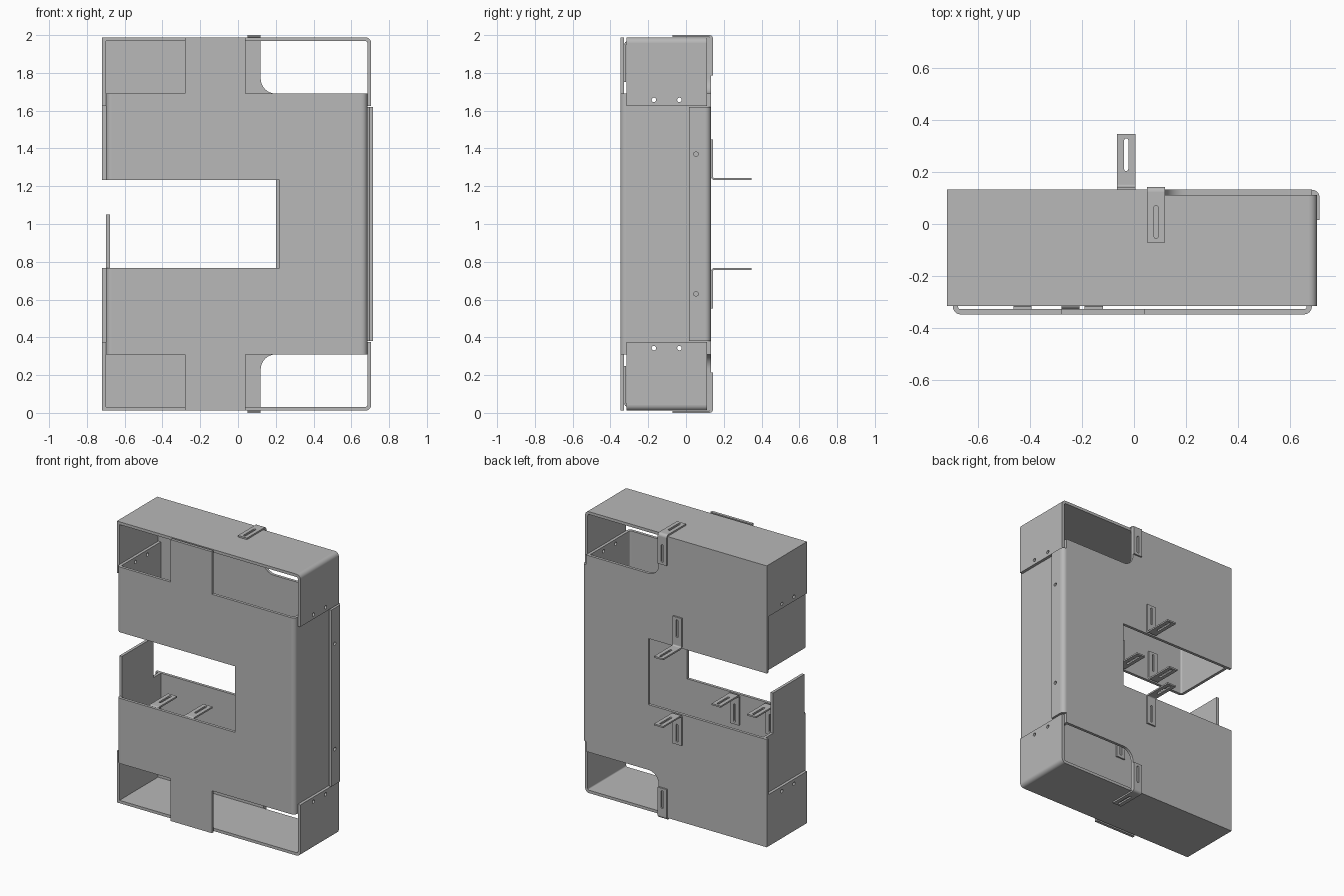
import bpy, bmesh
from math import pi, sin, cos
from mathutils import Matrix

if "Cube" in bpy.data.objects:
    bpy.data.objects.remove(bpy.data.objects["Cube"])

grey = bpy.data.materials.new("sheet_metal_grey")
grey.use_nodes = True
grey.diffuse_color = (0.48, 0.48, 0.48, 1)
grey.node_tree.nodes["Principled BSDF"].inputs["Base Color"].default_value = (0.48, 0.48, 0.48, 1)

# Order in which (u, v, depth) of a flat sheet becomes (x, y, z)
AXES = {"xy": (0, 1, 2), "xz": (0, 2, 1), "yz": (2, 0, 1)}
T = 0.02        # sheet thickness
R = 0.03        # outer bend radius
FRONT, BACK = -0.348, 0.132
INNER_FRONT, INNER_BACK = FRONT + T, BACK - T


def arc(cu, cv, r, a0, a1, n=8):
    """Points on an arc, angles in quarter turns."""
    angles = [(a0 + (a1 - a0) * i / n) * pi / 2 for i in range(n + 1)]
    return [(cu + r * cos(a), cv + r * sin(a)) for a in angles]


def rect(u0, v0, u1, v1):
    return [(u0, v0), (u1, v0), (u1, v1), (u0, v1)]


def hole(u, v, r=0.012):
    return arc(u, v, r, 0, 4, 16)[:-1]


def bend(cu, cv, r, t, quarter):
    """Quarter ring joining two sheets at a fold."""
    return arc(cu, cv, r, quarter, quarter + 1) + arc(cu, cv, r - t, quarter + 1, quarter)


def plate(bm, plane, w0, w1, *loops):
    """Add a flat sheet: first loop is the outline, the others are holes."""
    curve = bpy.data.curves.new("outline", "CURVE")
    curve.dimensions = "2D"
    curve.fill_mode = "BOTH"
    curve.extrude = (w1 - w0) / 2
    for loop in loops:
        spline = curve.splines.new("POLY")
        spline.points.add(len(loop) - 1)
        for point, (u, v) in zip(spline.points, loop):
            point.co = (u, v, 0, 1)
        spline.use_cyclic_u = True
    temp = bpy.data.objects.new("outline", curve)
    bpy.context.collection.objects.link(temp)
    evaluated = temp.evaluated_get(bpy.context.evaluated_depsgraph_get())
    piece = bmesh.new()
    piece.from_mesh(evaluated.to_mesh())
    evaluated.to_mesh_clear()
    bpy.data.objects.remove(temp)
    bpy.data.curves.remove(curve)
    bmesh.ops.remove_doubles(piece, verts=piece.verts, dist=0.00001)
    order = AXES[plane]
    for vert in piece.verts:
        uvw = (vert.co.x, vert.co.y, vert.co.z + (w0 + w1) / 2)
        vert.co = [uvw[i] for i in order]
    bmesh.ops.recalc_face_normals(piece, faces=piece.faces)
    mesh = bpy.data.meshes.new("piece")
    piece.to_mesh(mesh)
    piece.free()
    bm.from_mesh(mesh)
    bpy.data.meshes.remove(mesh)


def finish(bm, name, flip=False):
    """Turn the pieces into an object; flip mirrors it top to bottom."""
    if flip:
        bm.transform(Matrix.Translation((0, 0, 2)) @ Matrix.Diagonal((1, 1, -1, 1)))
        bmesh.ops.reverse_faces(bm, faces=bm.faces)
    mesh = bpy.data.meshes.new(name)
    bm.to_mesh(mesh)
    bm.free()
    mesh.materials.append(grey)
    obj = bpy.data.objects.new(name, mesh)
    bpy.context.collection.objects.link(obj)
    bpy.ops.object.select_all(action="DESELECT")
    obj.select_set(True)
    bpy.context.view_layer.objects.active = obj
    bpy.ops.object.shade_smooth_by_angle()


def mirrored(points):
    """Close an upper half outline with its reflection about mid height."""
    return points + [(u, 2 - v) for u, v in reversed(points)]


LOW, HIGH = 0.31, 1.69              # main panel height
NOTCH_LOW, NOTCH_HIGH = 0.768, 1.232
TOP = 1.988
SCREWS = [hole(y, z) for y in (-0.17, -0.035) for z in (0.343, 1.657)]

# Front panel with folded side walls
bm = bmesh.new()
left, right, fold = -0.668, 0.655, INNER_FRONT + 0.01
plate(bm, "xz", FRONT, INNER_FRONT, mirrored([
    (0.22, NOTCH_HIGH), (left, NOTCH_HIGH), (left, HIGH), (-0.28, HIGH),
    (-0.28, TOP), (0.04, TOP), (0.04, HIGH), (right, HIGH)][::-1]))
for z0, z1 in ((LOW, NOTCH_LOW), (NOTCH_HIGH, HIGH)):
    plate(bm, "xy", z0, z1, bend(left, fold, R, T, 2))
plate(bm, "xy", LOW, HIGH, bend(right, fold, R, T, 3))
plate(bm, "yz", right + R - T, right + R, rect(fold, LOW, INNER_BACK, HIGH), *SCREWS)
# Left wall: lower part carries a tall tab, upper part is plain
plate(bm, "yz", left - R, left - R + T,
      [(fold, LOW), (INNER_BACK, LOW), (INNER_BACK, NOTCH_LOW), (0.03, NOTCH_LOW),
       (0.03, 1.05), (fold, 1.05)], *SCREWS[0::2])
plate(bm, "yz", left - R, left - R + T,
      rect(fold, NOTCH_HIGH, INNER_BACK, HIGH), *SCREWS[1::2])
finish(bm, "front_panel")

# Back panel with rounded cut-outs and one folded flange
bm = bmesh.new()
edge, fold = 0.685, INNER_BACK - 0.01
plate(bm, "xz", INNER_BACK, BACK, mirrored(
    [(edge, HIGH)] + arc(0.2, HIGH + 0.08, 0.08, 3, 2)
    + [(0.12, TOP), (-0.72, TOP), (-0.72, NOTCH_HIGH), (0.2, NOTCH_HIGH)]))
plate(bm, "xy", 0.38, 1.62, bend(edge, fold, R, T, 0))
plate(bm, "yz", edge + R - T, edge + R, rect(0.015, 0.38, fold, 1.62),
      hole(0.053, 0.63), hole(0.053, 1.37))
finish(bm, "back_panel")

# End caps: a wall with a flap folded down on each side
for name, flip in (("top_cap", False), ("bottom_cap", True)):
    bm = bmesh.new()
    y0, y1, corner = -0.315, INNER_BACK, 0.675
    plate(bm, "xy", TOP - T, TOP, rect(-0.72, y0, corner, y1))
    plate(bm, "xz", y0, y1, bend(corner, TOP - R, R, T, 0))
    plate(bm, "yz", corner + R - T, corner + R, rect(y0, 1.625, y1, TOP - R), *SCREWS[1::2])
    plate(bm, "yz", -0.72, -0.72 + T, rect(y0, 1.625, y1, TOP - T), *SCREWS[1::2])
    finish(bm, name, flip)


def bracket(name, x, y, z, sy, sz, flip):
    """Slotted angle bracket with its outer corner at (y, z) and legs along sy, sz."""
    bm = bmesh.new()
    t, r, length, half = 0.011, 0.02, 0.215, 0.035
    slot = arc(0, 0.19, 0.008, 0, 2) + arc(0, 0.08, 0.008, 2, 4)
    leg = rect(-half, r, half, length)
    plate(bm, "xy", 0, t, leg, slot)
    plate(bm, "xz", 0, t, leg, slot)
    plate(bm, "yz", -half, half, bend(r, r, r, t, 2))
    bm.transform(Matrix.Translation((x, y, z)) @ Matrix.Diagonal((1, sy, sz, 1)))
    bmesh.ops.recalc_face_normals(bm, faces=bm.faces)
    finish(bm, name, flip)


# Brackets, each repeated in the upper and lower half
for half_name, flip in (("upper", False), ("lower", True)):
    bracket(half_name + "_outer_bracket", 0.085, BACK + 0.011, 2.0, -1, -1, flip)
    bracket(half_name + "_rear_notch_bracket", -0.03, BACK, NOTCH_HIGH, 1, 1, flip)
    bracket(half_name + "_inner_notch_bracket_left", -0.155, INNER_FRONT, NOTCH_HIGH, 1, 1, flip)
    bracket(half_name + "_inner_notch_bracket_right", -0.43, INNER_FRONT, NOTCH_HIGH, 1, 1, flip)
    bracket(half_name + "_cap_bracket", -0.245, INNER_FRONT, TOP - T, 1, -1, flip)
